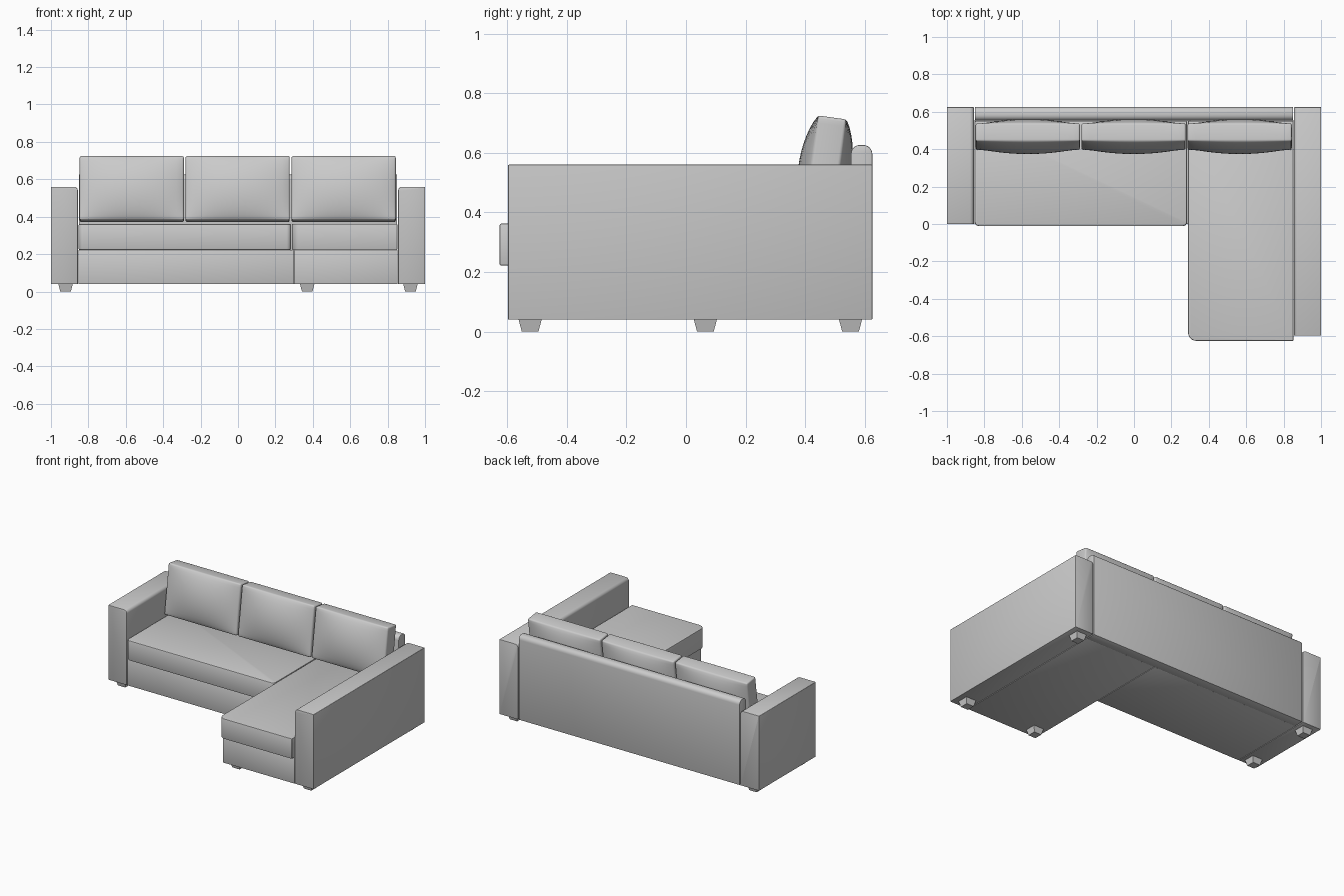
import bpy, bmesh, math
from mathutils import Vector, Matrix

if "Cube" in bpy.data.objects:
    bpy.data.objects.remove(bpy.data.objects["Cube"])


def finish(name, bm, bevel=0.0, segs=2):
    bmesh.ops.recalc_face_normals(bm, faces=bm.faces[:])
    if bevel:
        edges = [e for e in bm.edges if e.calc_face_angle(0) > math.radians(40)]
        bmesh.ops.bevel(bm, geom=edges, offset=bevel, segments=segs, profile=0.5,
                        affect='EDGES', clamp_overlap=True)
    mesh = bpy.data.meshes.new(name)
    bm.to_mesh(mesh)
    bm.free()
    obj = bpy.data.objects.new(name, mesh)
    bpy.context.collection.objects.link(obj)
    bpy.ops.object.select_all(action='DESELECT')
    obj.select_set(True)
    bpy.context.view_layer.objects.active = obj
    bpy.ops.object.shade_smooth_by_angle(angle=math.radians(35))
    return obj


def rounded(corners, segs=6):
    """Outline from (a, b, radius) right-angled corners."""
    pts = []
    n = len(corners)
    for i, (a, b, r) in enumerate(corners):
        p = Vector((a, b))
        if r == 0:
            pts.append(p)
            continue
        d0 = (Vector(corners[i - 1][:2]) - p).normalized()
        d1 = (Vector(corners[(i + 1) % n][:2]) - p).normalized()
        for k in range(segs + 1):
            t = math.pi / 2 * k / segs
            pts.append(p + d0 * r * (1 - math.sin(t)) + d1 * r * (1 - math.cos(t)))
    return pts


def prism(name, corners, axis, lo, hi, bevel=0.0):
    """Extrude a rounded outline along one axis."""
    place = {'x': lambda p, h: (h, p.x, p.y),
             'y': lambda p, h: (p.x, h, p.y),
             'z': lambda p, h: (p.x, p.y, h)}[axis]
    bm = bmesh.new()
    face = bm.faces.new([bm.verts.new(place(p, lo)) for p in rounded(corners)])
    out = bmesh.ops.extrude_face_region(bm, geom=[face])
    verts = [v for v in out['geom'] if isinstance(v, bmesh.types.BMVert)]
    bmesh.ops.translate(bm, verts=verts, vec=Vector(place(Vector((0, 0)), hi - lo)))
    return finish(name, bm, bevel)


def rect(a0, a1, b0, b1, r00=0, r10=0, r11=0, r01=0):
    return [(a0, b0, r00), (a1, b0, r10), (a1, b1, r11), (a0, b1, r01)]


# Base frames
prism("sofa_base", rect(-0.853, 0.298, 0.0, 0.555), 'z', 0.04, 0.222, 0.002)
prism("chaise_base", rect(0.301, 0.853, -0.597, 0.555), 'z', 0.04, 0.222, 0.002)

# Arms, softened on the inner top edge
prism("left_arm", rect(-1.0, -0.856, 0.04, 0.56, r11=0.022, r01=0.004),
      'y', 0.0, 0.625, 0.003)
prism("right_arm", rect(0.856, 1.0, 0.04, 0.56, r11=0.004, r01=0.022),
      'y', -0.597, 0.625, 0.003)

# Backrest with a rounded top
prism("backrest", rect(0.553, 0.625, 0.04, 0.626, r11=0.03, r01=0.03),
      'x', -0.85, 0.85, 0.003)

# Seat cushions
prism("seat", rect(-0.852, 0.284, -0.012, 0.552, r00=0.025, r10=0.025),
      'z', 0.222, 0.362, 0.008)
prism("chaise_seat", rect(0.289, 0.852, -0.625, 0.552, r00=0.045, r10=0.004),
      'z', 0.222, 0.362, 0.008)


# Back cushions: leaning boxes with puffed front and back
def back_cushion(name, x):
    w, d, h, puff = 0.557, 0.096, 0.345, 0.042
    bm = bmesh.new()
    bmesh.ops.create_cube(bm, size=2)
    bmesh.ops.subdivide_edges(
        bm, edges=[e for e in bm.edges
                   if abs(e.verts[0].co.y - e.verts[1].co.y) < 0.1],
        cuts=13, use_grid_fill=True)
    for v in bm.verts:
        u, s, t = v.co.x, v.co.y, v.co.z
        bulge = max(0, (1 - u * u) * (1 - t * t)) ** 0.85
        v.co = (u * w / 2, s * (d / 2 + puff * bulge), t * h / 2)
    bm.transform(Matrix.Translation((x, 0.467, 0.5475))
                 @ Matrix.Rotation(math.radians(-8), 4, 'X'))
    finish(name, bm, 0.009, 3)


for label, x in (("left", -0.568), ("middle", -0.002), ("right", 0.565)):
    back_cushion(label + "_back_cushion", x)


# Tapered square legs
def leg(name, x, y):
    bm = bmesh.new()
    bmesh.ops.create_cone(bm, cap_ends=True, segments=4, radius1=0.028 * math.sqrt(2),
                          radius2=0.039 * math.sqrt(2), depth=0.042)
    bm.transform(Matrix.Translation((x, y, 0.021))
                 @ Matrix.Rotation(math.pi / 4, 4, 'Z'))
    finish(name, bm)


leg("left_front_leg", -0.922, 0.065)
leg("left_back_leg", -0.922, 0.552)
leg("right_back_leg", 0.922, 0.552)
leg("right_front_leg", 0.922, -0.523)
leg("chaise_front_leg", 0.37, -0.523)
